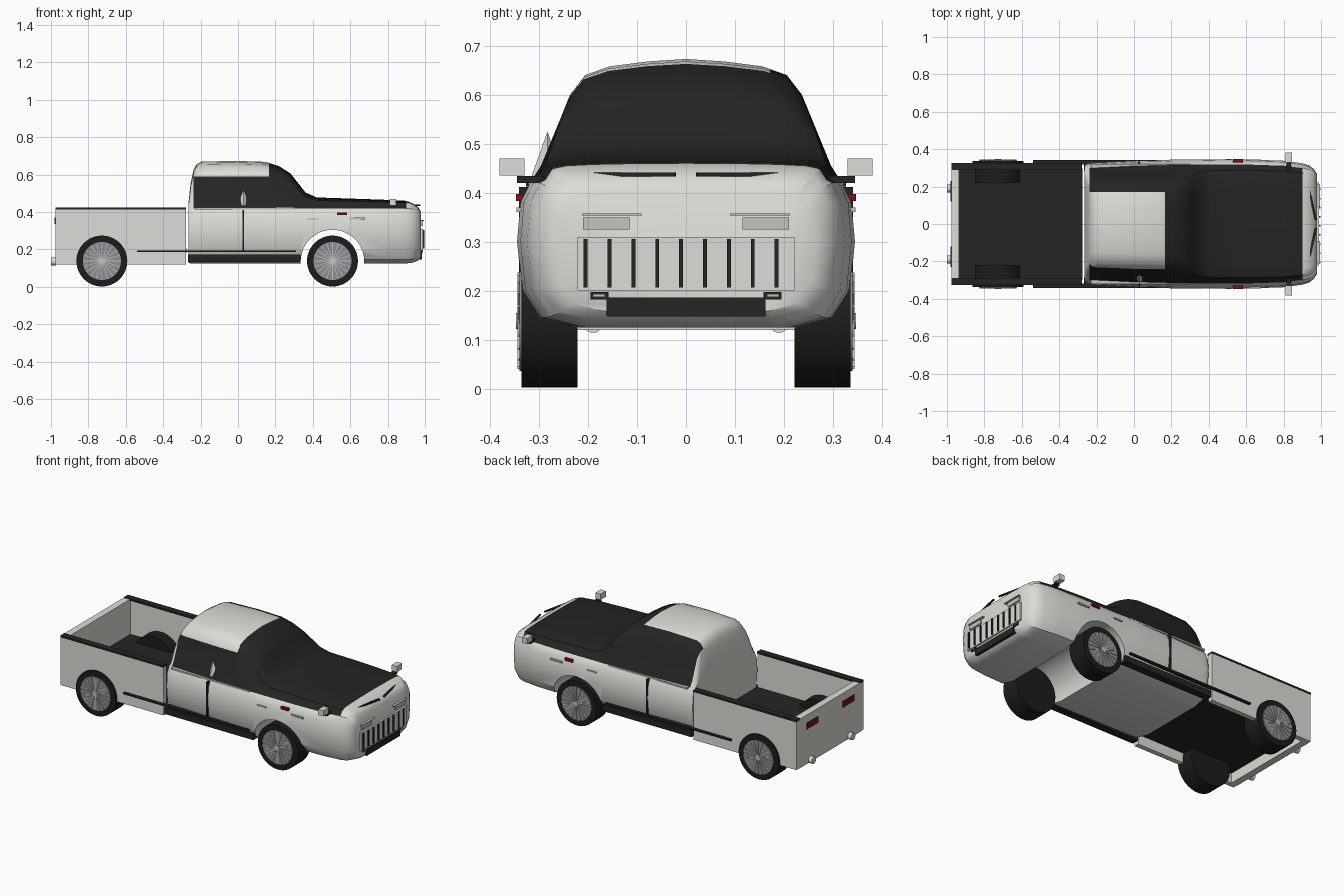
import bpy
import bmesh
import math
from mathutils import Matrix, Vector

default_cube = bpy.data.objects.get("Cube")
if default_cube:
    bpy.data.objects.remove(default_cube, do_unlink=True)


def make_material(name, red, green, blue):
    material = bpy.data.materials.new(name)
    material.use_nodes = True
    colour = (red, green, blue, 1)
    material.diffuse_color = colour
    shader = next(n for n in material.node_tree.nodes if n.type == "BSDF_PRINCIPLED")
    shader.inputs["Base Color"].default_value = colour
    return material


paint = make_material("off_white_paint", .72, .72, .68)
black = make_material("gloss_black", .018, .018, .018)
rubber = make_material("tyre_rubber", .012, .012, .012)
alloy = make_material("wheel_grey", .27, .27, .29)
chrome = make_material("pale_trim", .55, .55, .53)
red = make_material("lamp_red", .2, .005, .015)


def finish(name, bm, *materials, smooth=False):
    bmesh.ops.recalc_face_normals(bm, faces=bm.faces[:])
    mesh = bpy.data.meshes.new(name)
    bm.to_mesh(mesh)
    bm.free()
    for material in materials:
        mesh.materials.append(material)
    part = bpy.data.objects.new(name, mesh)
    bpy.context.collection.objects.link(part)
    if smooth:
        shade(part)
    return part


def shade(part):
    bpy.ops.object.select_all(action="DESELECT")
    part.select_set(True)
    bpy.context.view_layer.objects.active = part
    bpy.ops.object.shade_smooth_by_angle(angle=math.radians(35))


def add_box(bm, low, high):
    low, high = Vector(low), Vector(high)
    place = Matrix.Translation((low + high) / 2) @ Matrix.Diagonal((high - low).to_4d())
    place[3][3] = 1
    bmesh.ops.create_cube(bm, size=1, matrix=place)


def box(name, material, x, y, z, mirrored=False):
    """Block spanning the x, y and z ranges, optionally repeated across the centre line."""
    bm = bmesh.new()
    add_box(bm, (x[0], y[0], z[0]), (x[1], y[1], z[1]))
    if mirrored:
        add_box(bm, (x[0], -y[1], z[0]), (x[1], -y[0], z[1]))
    return finish(name, bm, material)


def add_cylinder(bm, centre, radius, depth, axis="Y", sides=48):
    turn = Matrix.Rotation(math.pi / 2, 4, "X" if axis == "Y" else "Y")
    bmesh.ops.create_cone(bm, cap_ends=True, segments=sides, radius1=radius, radius2=radius,
                          depth=depth, matrix=Matrix.Translation(centre) @ turn)


# Cab and bonnet: cross-sections lofted from tail to nose
BELT, FLOOR, MIDDLE = .42, .125, .27
lower = [(.22, FLOOR), (.3, .145), (.335, .2), (.345, .3), (.338, .38), (.318, BELT)]
bonnet_widths = [.305, .29, .26, .2, .12, 0]
cabin_widths = [.295, .24, .21, .16, .08, 0]
heights = [.16, .72, .87, .94, .98, 1]
# Each station: position, width factor, top height, vertical squeeze
stations = [
    (-.264, .91, .46, .97), (-.254, .93, .55, 1), (-.238, .94, .625, 1),
    (-.222, .945, .655, 1), (-.195, .95, .67, 1), (0, .98, .673, 1),
    (.15, .99, .668, 1), (.22, 1, .645, 1), (.28, 1, .607, 1),
    (.325, 1, .55, 1), (.36, 1, .505, 1), (.42, 1, .478, 1),
    (.6, 1, .472, 1), (.8, .98, .465, 1), (.9, .94, .46, 1),
    (.935, .91, .452, .97), (.962, .85, .445, .9), (.979, .77, .44, .77),
]


def cross_section(x, width, top, squeeze):
    blend = min(max((top - .46) / .2, 0), 1)
    half = list(lower)
    for low_y, high_y, rise in zip(bonnet_widths, cabin_widths, heights):
        half.append((low_y + (high_y - low_y) * blend, BELT + (top - BELT) * rise))
    outline = half + [(-y, z) for y, z in reversed(half[:-1])]
    return [(x, y * width, MIDDLE + (z - MIDDLE) * squeeze) for y, z in outline]


bm = bmesh.new()
rings = [[bm.verts.new(p) for p in cross_section(*s)] for s in stations]
for ring, following in zip(rings, rings[1:]):
    for i in range(len(ring)):
        j = (i + 1) % len(ring)
        bm.faces.new((ring[i], ring[j], following[j], following[i]))
bm.faces.new(rings[0])
bm.faces.new(rings[-1])
body = finish("cab_body", bm, paint, black)

# Front wheel arch tunnel
FRONT_AXLE, REAR_AXLE, HUB = .505, -.728, .138
bm = bmesh.new()
add_cylinder(bm, (FRONT_AXLE, 0, .135), .17, 1)
cutter = finish("arch_cutter", bm, paint)
cutter.hide_render = True
cut = body.modifiers.new("arch", "BOOLEAN")
cut.operation = "DIFFERENCE"
cut.solver = "EXACT"
cut.object = cutter
bpy.context.view_layer.objects.active = body
bpy.ops.object.modifier_apply(modifier=cut.name)
bpy.data.objects.remove(cutter, do_unlink=True)

# Black glass and bonnet, split along straight paint lines
GLASS_BACK, ROOF_FRONT, BONNET_FRONT, GLASS_TOP, ROOF_EDGE = -.238, .165, .9, .59, .172
bm = bmesh.new()
bm.from_mesh(body.data)
cuts = [("X", GLASS_BACK), ("X", ROOF_FRONT), ("X", BONNET_FRONT),
        ("Z", BELT), ("Z", GLASS_TOP), ("Y", ROOF_EDGE)]
for axis, offset in cuts:
    normal = Vector([float(axis == a) for a in "XYZ"])
    bmesh.ops.bisect_plane(bm, geom=bm.verts[:] + bm.edges[:] + bm.faces[:],
                           plane_co=normal * offset, plane_no=normal, dist=.0001)
for face in bm.faces:
    c = face.calc_center_median()
    dark = c.z > BELT and GLASS_BACK < c.x < BONNET_FRONT
    roof = c.x < ROOF_FRONT and c.z > GLASS_TOP and c.y < ROOF_EDGE
    face.material_index = int(dark and not roof)
bm.to_mesh(body.data)
bm.free()
shade(body)

# Load bed
box("bed_side_walls", paint, (-.975, -.278), (.295, .325), (.12, .413), True)
box("bed_rails", black, (-.975, -.278), (.288, .327), (.413, .424), True)
box("bed_floor", black, (-.95, -.275), (-.296, .296), (.18, .205))
box("tailgate", paint, (-.977, -.935), (-.296, .296), (.12, .42))
box("tail_lamps", red, (-.982, -.97), (.12, .23), (.335, .372), True)
bm = bmesh.new()
for side in (-1, 1):
    add_cylinder(bm, (-.986, side * .19, .135), .021, .028, "X", 20)
finish("rear_bumper_posts", bm, paint, smooth=True)

# Wheels with spoked rims
for label, axle in (("front", FRONT_AXLE), ("rear", REAR_AXLE)):
    tyres, rims, spokes = bmesh.new(), bmesh.new(), bmesh.new()
    for side in (-1, 1):
        add_cylinder(tyres, (axle, side * .279, HUB), .136, .114)
        add_cylinder(rims, (axle, side * .336, HUB), .102, .008)
        add_cylinder(spokes, (axle, side * .342, HUB), .016, .01, sides=20)
        for n in range(20):
            bar = bmesh.ops.create_cube(spokes, size=1, matrix=Matrix.Diagonal((.004, .006, .085, 1)))
            place = (Matrix.Translation((axle, side * .341, HUB))
                     @ Matrix.Rotation(n * math.tau / 20, 4, "Y") @ Matrix.Translation((0, 0, .056)))
            bmesh.ops.transform(spokes, matrix=place, verts=bar["verts"])
    finish(label + "_tyres", tyres, rubber, smooth=True)
    finish(label + "_rims", rims, alloy, smooth=True)
    finish(label + "_spokes", spokes, chrome)

# Side trim
box("sills", black, (-.268, .335), (.285, .33), (.134, .172), True)
box("side_strips", black, (-.54, .31), (.318, .341), (.186, .195), True)
box("door_seams", black, (.023, .033), (.31, .341), (.19, .412), True)
box("belt_trim", chrome, (-.23, .3), (.3, .322), (.413, .423), True)
box("side_markers", red, (.53, .582), (.325, .347), (.383, .397), True)
box("rear_wing_trim", chrome, (.37, .43), (.325, .346), (.36, .367), True)
box("front_wing_trim", chrome, (.6, .68), (.325, .346), (.36, .37), True)

# Window spike on one side
bm = bmesh.new()
bmesh.ops.create_cone(bm, cap_ends=True, segments=4, radius1=.032, radius2=0, depth=.09,
                      matrix=Matrix.Translation((.03, -.283, .48)))
finish("window_fin", bm, paint)

# Wing mirrors
box("mirror_heads", paint, (.81, .845), (.33, .381), (.435, .47), True)
box("mirror_arms", black, (.815, .84), (.29, .345), (.42, .434), True)

# Nose: brow bars, lamps, grille and lower intake
bm = bmesh.new()
for side in (-1, 1):
    inner, outer = Vector((.972, side * .022, .437)), Vector((.922, side * .248, .437))
    run = outer - inner
    turn = Matrix.Rotation(math.atan2(run.y, run.x), 4, "Z")
    size = Matrix.Diagonal((run.length, .01, .008, 1))
    bmesh.ops.create_cube(bm, size=1, matrix=Matrix.Translation((inner + outer) / 2) @ turn @ size)
finish("brow_bars", bm, black)
box("headlamps", chrome, (.95, .988), (.115, .21), (.325, .349), True)
box("headlamp_brows", chrome, (.95, .994), (.09, .212), (.353, .357), True)
box("grille_panel", paint, (.95, .99), (-.222, .222), (.2, .309))
bm = bmesh.new()
SLATS = 9
for n in range(SLATS):
    y = -.205 + .39 * n / (SLATS - 1)
    add_box(bm, (.98, y - .004, .206), (.997, y + .004, .305))
finish("grille_slats", bm, black)
box("lower_intake", black, (.94, .985), (-.162, .162), (.147, .186))
box("fog_lamp_frames", black, (.94, .986), (.158, .195), (.182, .197), True)
box("fog_lamps", chrome, (.95, .99), (.165, .19), (.187, .193), True)
